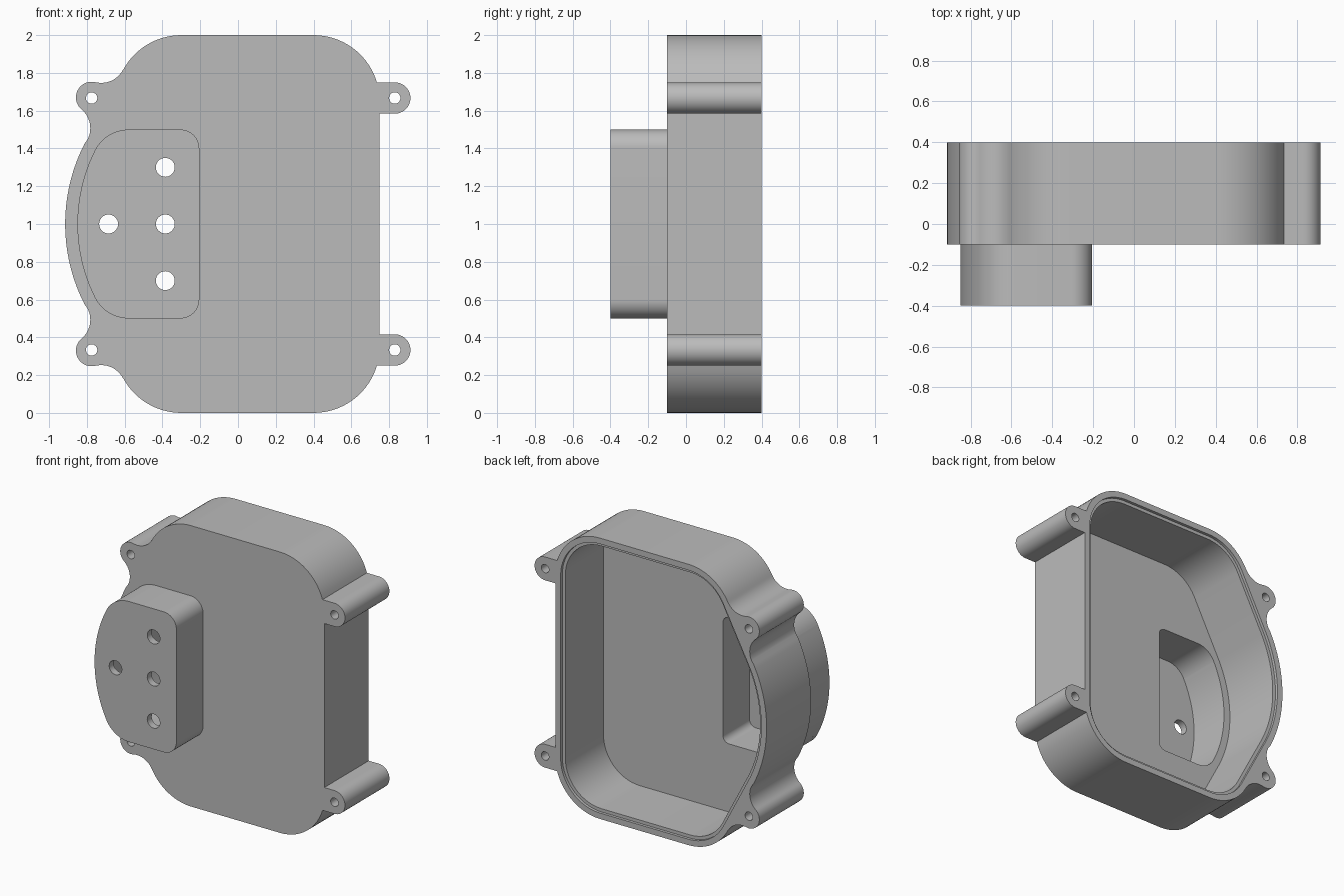
import bpy, bmesh
from math import radians, cos, sin

cube = bpy.data.objects.get("Cube")
if cube:
    bpy.data.objects.remove(cube, do_unlink=True)

metal = bpy.data.materials.new("plain_grey")
metal.use_nodes = True
GREY = (0.5, 0.5, 0.5, 1)
metal.diffuse_color = GREY
metal.node_tree.nodes["Principled BSDF"].inputs["Base Color"].default_value = GREY


def arc(x, z, r, start, end, n=14):
    angles = [radians(start + (end - start) * i / n) for i in range(n + 1)]
    return [(x + r * cos(a), z + r * sin(a)) for a in angles]


def mirrored(upper):
    """Close an upper half outline with its reflection about z = 1."""
    lower = [(x, 2 - z) for x, z in reversed(upper) if abs(z - 1) > 1e-5]
    return upper + lower


def prism(name, outline, y0, y1):
    """Extrude an x-z outline from y0 to y1."""
    bm = bmesh.new()
    face = bm.faces.new([bm.verts.new((x, y0, z)) for x, z in outline])
    made = bmesh.ops.extrude_face_region(bm, geom=[face])["geom"]
    verts = [v for v in made if isinstance(v, bmesh.types.BMVert)]
    bmesh.ops.translate(bm, vec=(0, y1 - y0, 0), verts=verts)
    bmesh.ops.recalc_face_normals(bm, faces=bm.faces)
    mesh = bpy.data.meshes.new(name)
    bm.to_mesh(mesh)
    bm.free()
    mesh.materials.append(metal)
    obj = bpy.data.objects.new(name, mesh)
    bpy.context.collection.objects.link(obj)
    return obj


def combine(target, tool, operation):
    """Apply a boolean and discard the tool."""
    mod = target.modifiers.new(tool.name, "BOOLEAN")
    mod.operation, mod.solver, mod.object = operation, "EXACT", tool
    bpy.context.view_layer.objects.active = target
    bpy.ops.object.modifier_apply(modifier=mod.name)
    bpy.data.objects.remove(tool, do_unlink=True)


def cavity_outline(d):
    return mirrored(arc(0.018, 1, 0.933 - d, 180, 153)
                    + arc(-0.3, 1.65, 0.35 - d, 153, 90)
                    + arc(0.4, 1.65, 0.35 - d, 90, 0))


def box_outline(d):
    return mirrored(arc(0.018, 1, 0.868 - d, 180, 153.3)
                    + arc(-0.579, 1.3, 0.2 - d, 153.3, 90)
                    + arc(-0.305, 1.4, 0.1 - d, 90, 0))


# Housing outline: bowed side, filleted lug, rounded corners, straight lug
housing_outline = mirrored(
    arc(0.018, 1, 0.933, 180, 153)
    + arc(-0.912, 1.507, 0.13, -27, 50)
    + arc(-0.775, 1.67, 0.083, 230, 76, 20)[1:]
    + arc(-0.724, 1.877, 0.13, 256, 333)[1:]
    + arc(-0.3, 1.65, 0.35, 153, 90)
    + arc(0.4, 1.65, 0.35, 90, 16.6)
    + arc(0.83, 1.667, 0.083, 90, -90, 20)
    + [(0.75, 1.584)])
housing = prism("housing", housing_outline, -0.1, 0.4)

# Raised box on the front
combine(housing, prism("front_box", box_outline(0), -0.4, -0.07), "UNION")

# Hollow interior, stepped rim and box pocket
combine(housing, prism("main_cavity", cavity_outline(0.065), -0.05, 0.5), "DIFFERENCE")
combine(housing, prism("rim_step", cavity_outline(0.042), 0.38, 0.5), "DIFFERENCE")
combine(housing, prism("box_pocket", box_outline(0.05), -0.35, 0.1), "DIFFERENCE")

# Screw holes through the lugs and ports through the box front
holes = [(x, z, 0.03) for x in (-0.775, 0.83) for z in (0.333, 1.667)]
holes += [(-0.385, z, 0.05) for z in (0.7, 1, 1.3)] + [(-0.685, 1, 0.05)]
for x, z, r in holes:
    depth = 0.5 if r < 0.04 else -0.2
    combine(housing, prism("hole", arc(x, z, r, 0, 360, 32)[:-1], -0.5, depth), "DIFFERENCE")

bpy.ops.object.select_all(action="DESELECT")
housing.select_set(True)
bpy.context.view_layer.objects.active = housing
bpy.ops.object.shade_smooth_by_angle(angle=radians(30))
